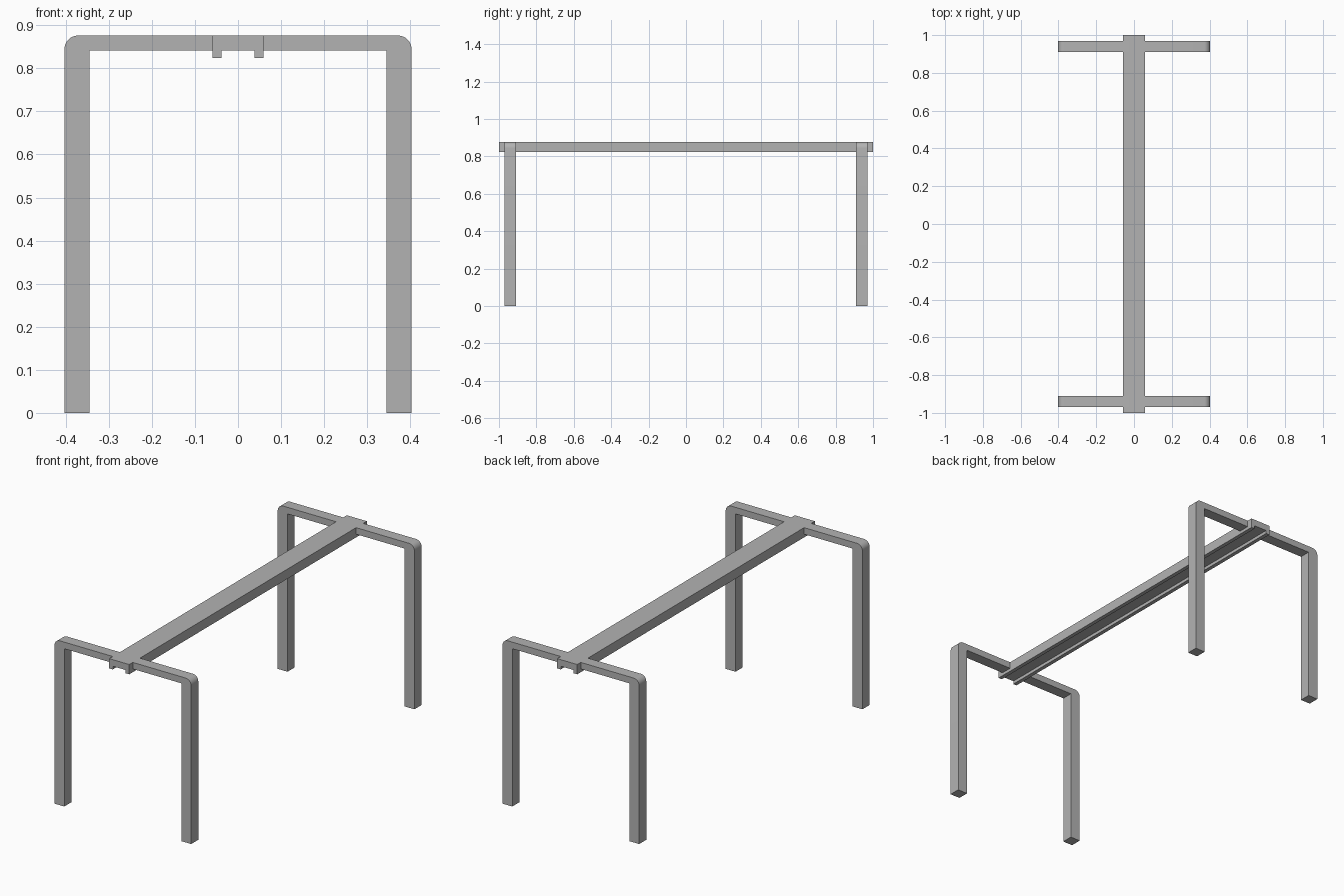
import bpy
import bmesh
import math

cube = bpy.data.objects.get("Cube")
if cube:
    bpy.data.objects.remove(cube, do_unlink=True)

# Single painted metal colour
metal = bpy.data.materials.new("grey_metal")
metal.use_nodes = True
GREY = (0.45, 0.45, 0.45, 1)
metal.diffuse_color = GREY
metal.node_tree.nodes["Principled BSDF"].inputs["Base Color"].default_value = GREY

TOP = 0.876


def extrude_profile(name, half, y0, y1):
    """Mirror a half outline (x, z) across x = 0 and extrude it along y."""
    outline = half + [(-x, z) for x, z in reversed(half)]
    bm = bmesh.new()
    face = bm.faces.new([bm.verts.new((x, y0, z)) for x, z in outline])
    new = bmesh.ops.extrude_face_region(bm, geom=[face])["geom"]
    bmesh.ops.translate(bm, vec=(0, y1 - y0, 0),
                        verts=[v for v in new if isinstance(v, bmesh.types.BMVert)])
    bmesh.ops.recalc_face_normals(bm, faces=bm.faces)
    mesh = bpy.data.meshes.new(name)
    bm.to_mesh(mesh)
    bm.free()
    mesh.materials.append(metal)
    obj = bpy.data.objects.new(name, mesh)
    bpy.context.collection.objects.link(obj)
    bpy.ops.object.select_all(action="DESELECT")
    obj.select_set(True)
    bpy.context.view_layer.objects.active = obj
    bpy.ops.object.shade_smooth_by_angle(angle=math.radians(30))
    return obj


# Leg frames: upside-down U with rounded outer shoulders
OUTER, INNER, RADIUS, STEPS = 0.403, 0.345, 0.032, 8
arc = []
for i in range(STEPS + 1):
    a = math.pi / 2 * (1 - i / STEPS)
    arc.append((OUTER - RADIUS + RADIUS * math.cos(a),
                TOP - RADIUS + RADIUS * math.sin(a)))
frame_half = arc + [(OUTER, 0), (INNER, 0), (INNER, 0.841)]
for name, y in (("front_leg_frame", -0.94), ("back_leg_frame", 0.94)):
    extrude_profile(name, frame_half, y - 0.03, y + 0.03)

# Long top rail: channel open underneath, with two flanges
rail_half = [(0.059, TOP), (0.059, 0.824), (0.038, 0.824), (0.038, 0.841)]
extrude_profile("top_rail", rail_half, -1, 1)
